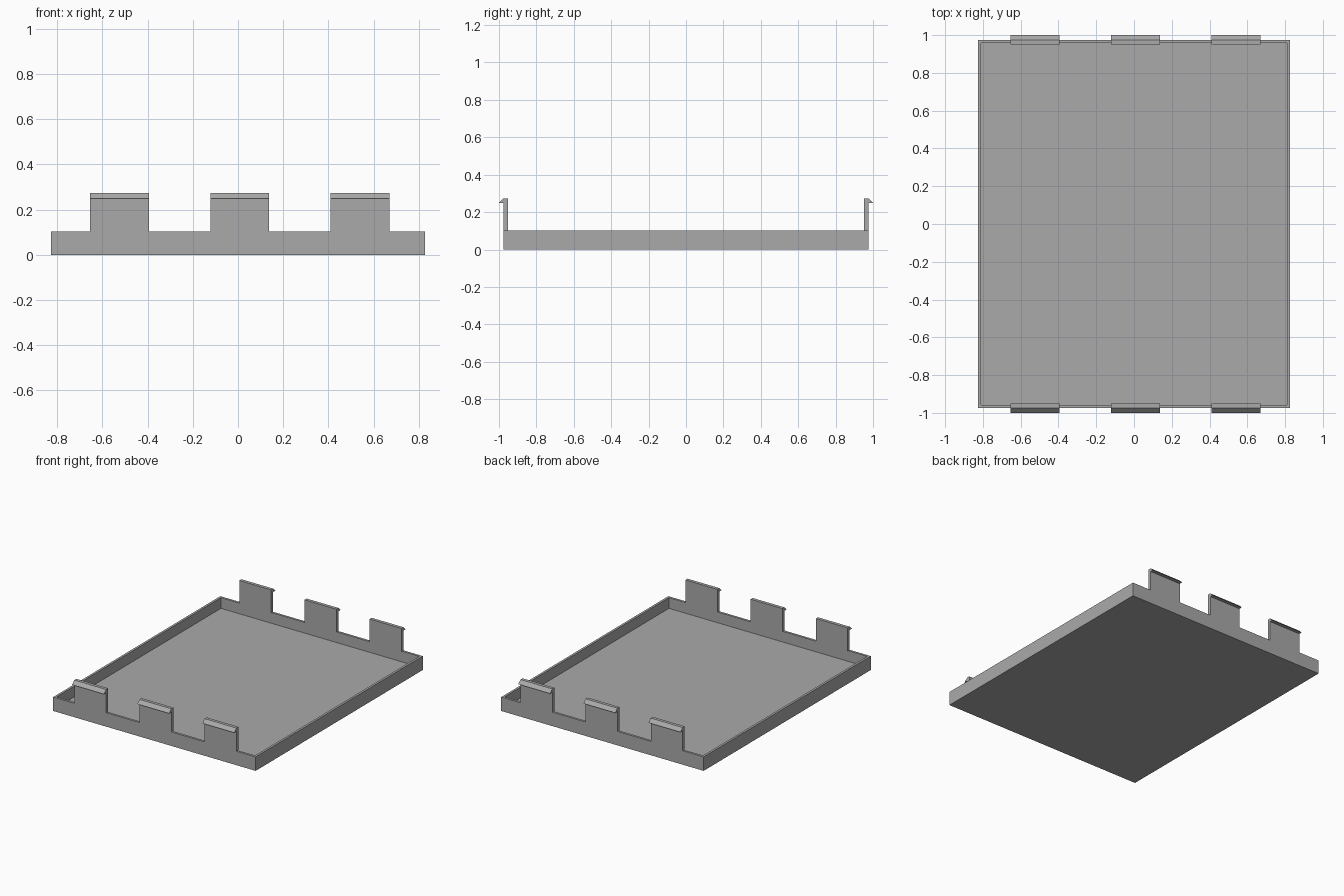
import bpy
import bmesh

cube = bpy.data.objects.get("Cube")
if cube:
    bpy.data.objects.remove(cube, do_unlink=True)

HALF_X, HALF_Y = 0.827, 0.975
WALL, RIM, TOP, HOOK = 0.024, 0.103, 0.274, 0.249
TAB_WIDTH = 0.26

grey = bpy.data.materials.new("plain grey")
grey.use_nodes = True
color = (0.4, 0.4, 0.4, 1)
grey.diffuse_color = color
grey.node_tree.nodes["Principled BSDF"].inputs["Base Color"].default_value = color


def finish(name, bm):
    bmesh.ops.recalc_face_normals(bm, faces=bm.faces)
    mesh = bpy.data.meshes.new(name)
    bm.to_mesh(mesh)
    bm.free()
    mesh.materials.append(grey)
    obj = bpy.data.objects.new(name, mesh)
    bpy.context.collection.objects.link(obj)
    return obj


# Shallow tray: a box whose top is inset and pushed down to the floor
bm = bmesh.new()
bmesh.ops.create_cube(bm, size=1)
for v in bm.verts:
    v.co.x *= 2 * HALF_X
    v.co.y *= 2 * HALF_Y
    v.co.z = (v.co.z + 0.5) * RIM
top = max(bm.faces, key=lambda f: f.calc_center_median().z)
bmesh.ops.inset_region(bm, faces=[top], thickness=WALL)
floor = bmesh.ops.extrude_discrete_faces(bm, faces=[top])["faces"][0]
for v in floor.verts:
    v.co.z = WALL
finish("tray", bm)


# Clip tab: side profile with an outward hook, extruded along x
def clip_tab(name, x, side):
    inner = HALF_Y - WALL
    profile = [(inner, RIM), (HALF_Y, RIM), (HALF_Y, HOOK),
               (1.0, HOOK), (HALF_Y, TOP), (inner, TOP)]
    bm = bmesh.new()
    face = bm.faces.new([bm.verts.new((x - TAB_WIDTH / 2, side * y, z))
                         for y, z in profile])
    moved = bmesh.ops.extrude_face_region(bm, geom=[face])["geom"]
    bmesh.ops.translate(bm, vec=(TAB_WIDTH, 0, 0),
                        verts=[g for g in moved if isinstance(g, bmesh.types.BMVert)])
    finish(name, bm)


for side, end in ((-1, "front"), (1, "back")):
    for x, place in ((-0.525, "right"), (0.008, "middle"), (0.54, "left")):
        clip_tab(f"{end}_{place}_clip", x, side)
